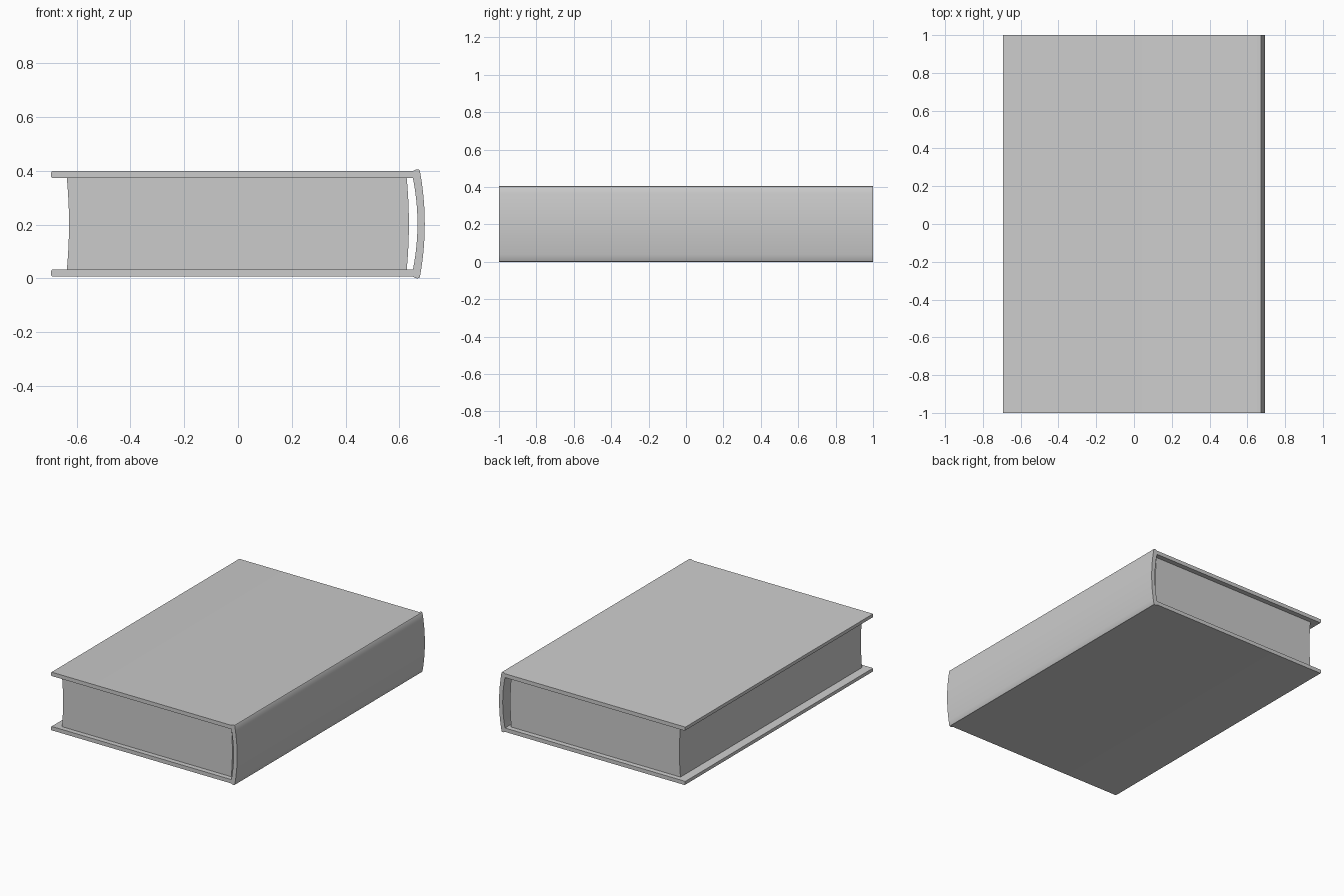
import bpy, bmesh, math

if "Cube" in bpy.data.objects:
    bpy.data.objects.remove(bpy.data.objects["Cube"])

MID = 0.2025  # mid height of the book


def extrude_profile(name, pts, y0, y1, angle):
    """Closed x/height profile, extruded along y."""
    bm = bmesh.new()
    face = bm.faces.new([bm.verts.new((x, y0, MID + h)) for x, h in pts])
    res = bmesh.ops.extrude_face_region(bm, geom=[face], use_keep_orig=True)
    moved = [v for v in res["geom"] if isinstance(v, bmesh.types.BMVert)]
    bmesh.ops.translate(bm, vec=(0, y1 - y0, 0), verts=moved)
    bmesh.ops.recalc_face_normals(bm, faces=bm.faces)
    mesh = bpy.data.meshes.new(name)
    bm.to_mesh(mesh)
    bm.free()
    obj = bpy.data.objects.new(name, mesh)
    bpy.context.collection.objects.link(obj)
    bpy.ops.object.select_all(action='DESELECT')
    obj.select_set(True)
    bpy.context.view_layer.objects.active = obj
    bpy.ops.object.shade_smooth_by_angle(angle=math.radians(angle))
    return obj


def bow(x_mid, bulge, half, n=12):
    """Curved edge running from +half to -half height."""
    hs = [half * (1 - 2 * i / n) for i in range(n + 1)]
    return [(x_mid - bulge * (h / half) ** 2, h) for h in hs]


def flip(pts):
    return [(x, -h) for x, h in reversed(pts)]


# Hard cover: two boards and a bowed spine in one wrap
board = [(-0.69, 0.170), (-0.693, 0.172), (-0.694, 0.175), (-0.694, 0.191),
         (-0.693, 0.194), (-0.69, 0.196), (0.648, 0.196), (0.656, 0.199),
         (0.662, 0.202), (0.667, 0.2025), (0.673, 0.201)]
spine_outer = bow(0.694, 0.018, 0.197)
spine_inner = bow(0.667, 0.017, 0.170)[::-1]
extrude_profile("cover", board + spine_outer + flip(board) + spine_inner,
                -1, 1, 35)

# Page block: hollow fore-edge, rounded back, slightly short of the cover
back_edge = bow(0.635, 0.008, 0.1695)
fore_edge = bow(-0.628, 0.008, 0.1695)[::-1]
extrude_profile("pages", back_edge + fore_edge, -0.967, 0.967, 35)
